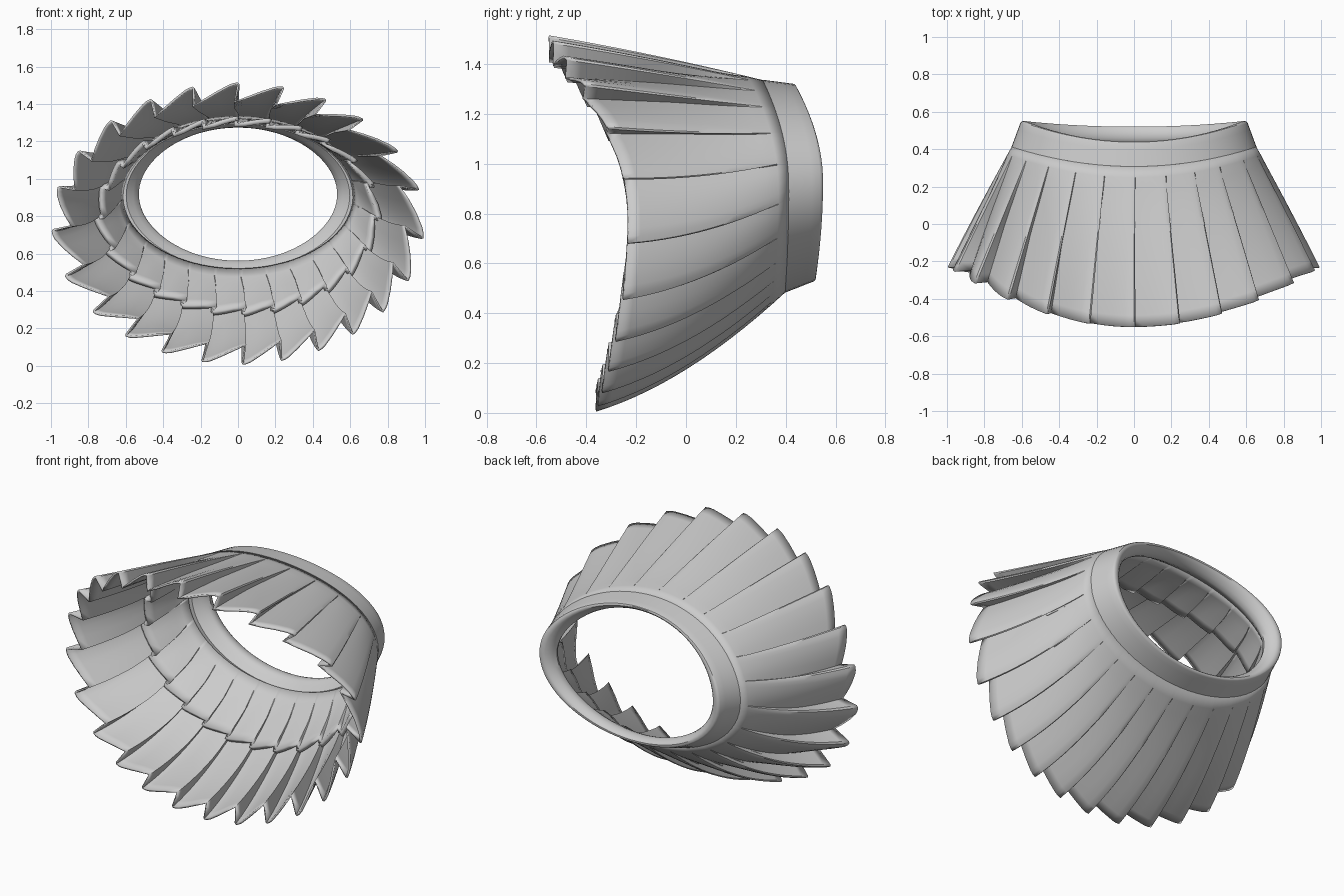
import bpy, bmesh, math
from mathutils import Vector

if "Cube" in bpy.data.objects:
    bpy.data.objects.remove(bpy.data.objects["Cube"])

# pleat crest angles in degrees, clockwise from the top
CRESTS = (0, 14, 28, 42, 59, 76, 96, 114, 129, 142, 154.5, 166.5,
          178.5, 191, 204, 217, 231, 248, 267, 285, 301, 317, 332, 346)
# each row: top (y, z), side (y, x), bottom (y, z) of an oval ring
WAIST = (.44, 1.32, .55, .605, .52, .53)
BAND_LOW = (.31, 1.337, .415, .655, .40, .483)
MIDDLE = (-.12, 1.435, .10, .828, .01, .178)
HEM = (-.55, 1.517, -.23, 1.0, -.36, .003)
# sawtooth pleat: fraction of pleat, depth below the crest; valleys tuck under
SAW = ((-.1, 1), (.2, .72), (.48, .42), (.75, .12), (.86, .03), (.96, 0), (.99, .1))

grey = bpy.data.materials.new("light grey cloth")
grey.diffuse_color = (.6, .6, .6, 1)
grey.use_nodes = True
grey.node_tree.nodes["Principled BSDF"].inputs["Base Color"].default_value = grey.diffuse_color


def row_at(v):
    a, b, c = 2 * (v - .5) * (v - 1), 4 * v * (1 - v), 2 * v * (v - .5)
    return tuple(a * p + b * q + c * r for p, q, r in zip(BAND_LOW, MIDDLE, HEM))


def point(row, t, depth=0, lift=0):
    """Point on an oval ring; t runs clockwise from the top, depth goes inward."""
    yt, zt, ys, rx, yb, zb = row
    s, c = math.sin(t), math.cos(t)
    rz = (zt - zb) / 2
    y = ys + c * c * ((yt if c > 0 else yb) - ys)
    n = Vector((s * rz, 0, c * rx)).normalized()
    return Vector((rx * s, y, (zt + zb) / 2 + rz * c + lift * s * s)) - n * depth


def make(name, rings, closed=False, thickness=0):
    """Skin a list of point rings into one smooth-shaded part."""
    bm = bmesh.new()
    vs = [[bm.verts.new(p) for p in ring] for ring in rings]
    n = len(vs[0])
    for i in range(len(vs) if closed else len(vs) - 1):
        a, b = vs[i], vs[(i + 1) % len(vs)]
        for j in range(n):
            k = (j + 1) % n
            bm.faces.new((a[j], a[k], b[k], b[j]))
    bmesh.ops.recalc_face_normals(bm, faces=bm.faces)
    # make open shells face outward
    bm.faces.ensure_lookup_table()
    f = bm.faces[0]
    mid = f.calc_center_median()
    if f.normal.dot(Vector((mid.x, 0, mid.z - .9))) < 0:
        bmesh.ops.reverse_faces(bm, faces=bm.faces)
    me = bpy.data.meshes.new(name)
    bm.to_mesh(me)
    bm.free()
    me.materials.append(grey)
    ob = bpy.data.objects.new(name, me)
    bpy.context.collection.objects.link(ob)
    if thickness:
        mod = ob.modifiers.new("thickness", "SOLIDIFY")
        mod.thickness = thickness
        mod.offset = -1
    bpy.ops.object.select_all(action="DESELECT")
    ob.select_set(True)
    bpy.context.view_layer.objects.active = ob
    bpy.ops.object.shade_smooth_by_angle(angle=math.radians(35))
    return ob


def pleated_ring(v, inset):
    fold = max(0, (v - .08) / .92)
    amp = .1 * fold ** .9
    ring = []
    for k, crest in enumerate(CRESTS):
        before = CRESTS[k - 1] - (360 if k == 0 else 0)
        for i, (u, d) in enumerate(SAW):
            if i == 0:  # the tuck grows with the pleat
                u = .015 + (u - .015) * min(1, 2 * fold)
            t = math.radians(before + (crest - before) * (u + .04))
            # valleys on the flanks are folded upward
            ring.append(point(row_at(v), t, amp * d + inset(t), .35 * amp * d))
    return ring


# pleated outer skirt
make("pleated_skirt", [pleated_ring(i / 14, lambda t: .002) for i in range(15)],
     thickness=.012)


# short inner lining with its own thick hem
LINING_END = .4


def lining_ring(v):
    f = v / LINING_END
    return pleated_ring(v, lambda t: .018 + f * (
        .004 + .01 * math.cos(t) ** 2 + .05 * max(0, math.cos(t))))


make("inner_lining", [lining_ring(LINING_END * i / 6) for i in range(7)], thickness=.026)

# waistband: closed oval loop, thin at the rim and padded inside
mix = lambda f: tuple(a + (b - a) * f for a, b in zip(WAIST, BAND_LOW))
section = ((1.02, .001), (.66, .001), (.33, .001), (.08, .001), (.02, .004), (0, .01),
           (0, .025), (.05, .04), (.15, .06), (.3, .082), (.5, .1), (.65, .1),
           (.82, .085), (1.05, .06))
angles = [j * math.tau / 72 for j in range(72)]
make("waistband", [[point(mix(f), t, d * (.55 + .45 * math.sin(t) ** 2)) for t in angles]
                   for f, d in section], closed=True)
